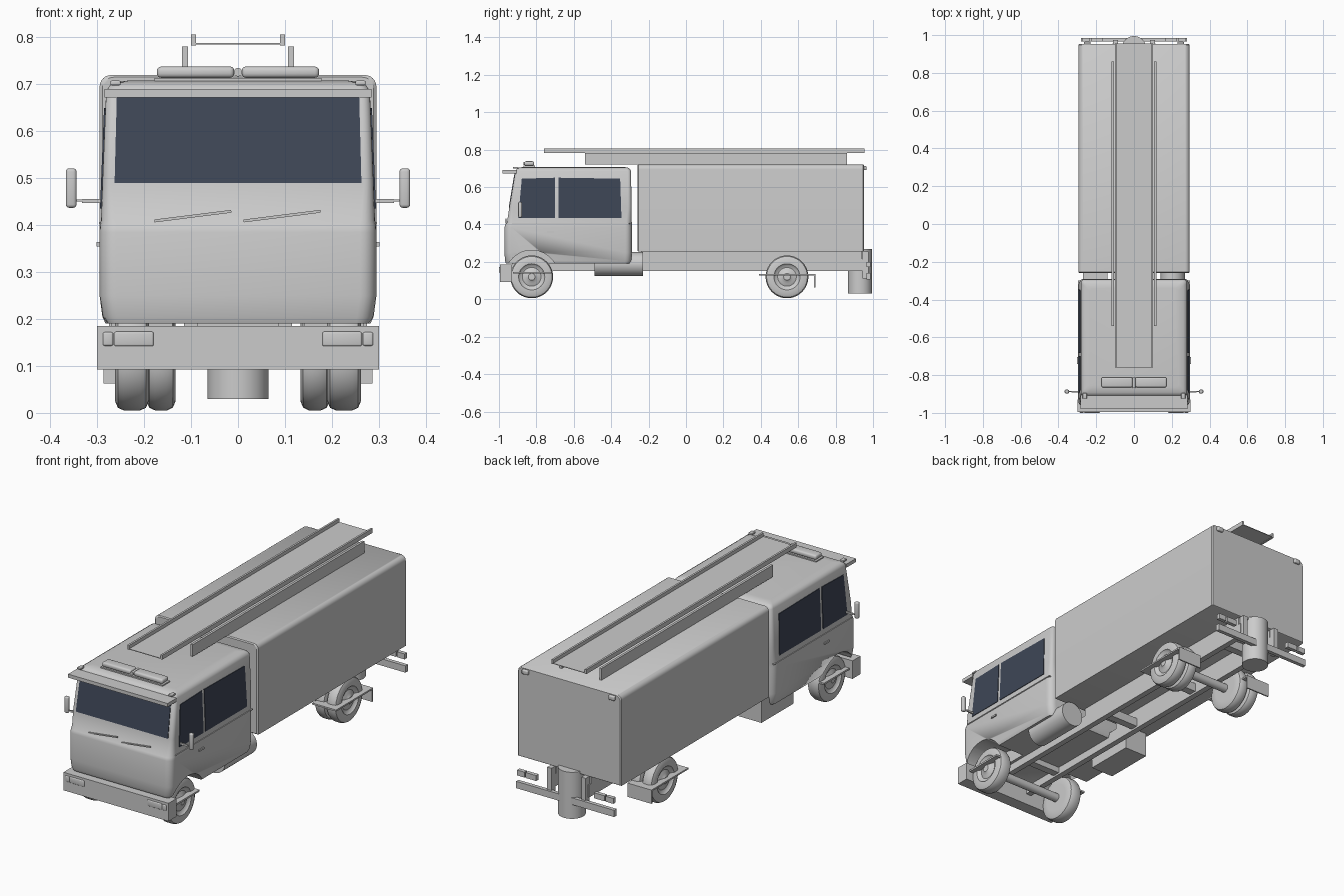
import bpy, bmesh, math
from mathutils import Vector, Matrix

if "Cube" in bpy.data.objects:
    bpy.data.objects.remove(bpy.data.objects["Cube"])


def material(name, rgb):
    m = bpy.data.materials.new(name)
    m.diffuse_color = (*rgb, 1)
    m.use_nodes = True
    m.node_tree.nodes["Principled BSDF"].inputs["Base Color"].default_value = m.diffuse_color
    return m


GREY = material("light_grey", (0.6, 0.6, 0.6))
GLASS = material("dark_glass", (0.048, 0.061, 0.093))


def finish(name, bm, mat=GREY, smooth=None):
    bmesh.ops.recalc_face_normals(bm, faces=bm.faces[:])
    me = bpy.data.meshes.new(name)
    bm.to_mesh(me)
    bm.free()
    me.materials.append(mat)
    ob = bpy.data.objects.new(name, me)
    bpy.context.collection.objects.link(ob)
    if smooth:
        me.shade_smooth() if hasattr(me, "shade_smooth") else None
        bpy.ops.object.select_all(action='DESELECT')
        ob.select_set(True)
        bpy.context.view_layer.objects.active = ob
        bpy.ops.object.shade_smooth_by_angle(angle=math.radians(smooth))
    return ob


def box(name, x, y, z, mat=GREY, bevel=0):
    """Box from (min, max) ranges, optionally with rounded edges."""
    bm = bmesh.new()
    bmesh.ops.create_cube(bm, size=1)
    for v in bm.verts:
        v.co = [(a + b) / 2 + c * (b - a) for c, (a, b) in zip(v.co, (x, y, z))]
    if bevel:
        bmesh.ops.bevel(bm, geom=bm.edges[:], offset=bevel, segments=3,
                        profile=0.5, affect='EDGES')
    return finish(name, bm, mat, 40 if bevel else None)


def pair(name, x, y, z, mat=GREY, bevel=0):
    for side, s in (("right", 1), ("left", -1)):
        box(f"{name}_{side}", sorted((s * x[0], s * x[1])), y, z, mat, bevel)


def cylinder(name, centre, radius, length, axis, segs=40):
    bm = bmesh.new()
    rot = {'X': Matrix.Rotation(math.pi / 2, 4, 'Y'),
           'Y': Matrix.Rotation(math.pi / 2, 4, 'X'), 'Z': Matrix()}[axis]
    bmesh.ops.create_cone(bm, cap_ends=True, segments=segs, radius1=radius,
                          radius2=radius, depth=length,
                          matrix=Matrix.Translation(centre) @ rot)
    return finish(name, bm, GREY, 40)


def loft(bm, rings, caps=True):
    loops = [[bm.verts.new(p) for p in r] for r in rings]
    n = len(loops[0])
    for a, b in zip(loops, loops[1:]):
        for i in range(n):
            bm.faces.new((a[i], a[(i + 1) % n], b[(i + 1) % n], b[i]))
    if caps:
        bm.faces.new(loops[0][::-1])
        bm.faces.new(loops[-1])


# Cab: rounded sections by height (z, half width, front y, back y, corner radius)
CAB = [(0.19, 0.282, -0.962, -0.30, 0.03), (0.205, 0.289, -0.968, -0.291, 0.035),
       (0.25, 0.295, -0.97, -0.29, 0.035), (0.385, 0.295, -0.97, -0.29, 0.035),
       (0.40, 0.294, -0.966, -0.29, 0.035), (0.41, 0.292, -0.957, -0.29, 0.03),
       (0.49, 0.289, -0.945, -0.291, 0.02), (0.685, 0.281, -0.912, -0.294, 0.018),
       (0.697, 0.274, -0.904, -0.30, 0.018), (0.704, 0.262, -0.892, -0.31, 0.018),
       (0.708, 0.235, -0.865, -0.34, 0.018)]


def cab_at(z):
    for a, b in zip(CAB, CAB[1:]):
        if a[0] <= z <= b[0]:
            t = (z - a[0]) / (b[0] - a[0])
            return [p + (q - p) * t for p, q in zip(a, b)]


def section(z, w, y0, y1, r):
    pts = []
    for cx, cy, start in ((w - r, y1 - r, 0), (-w + r, y1 - r, 90),
                          (-w + r, y0 + r, 180), (w - r, y0 + r, 270)):
        for k in range(6):
            a = math.radians(start + 18 * k)
            pts.append((cx + r * math.cos(a), cy + r * math.sin(a), z))
    return pts


bm = bmesh.new()
loft(bm, [section(*s) for s in CAB])
cab = finish("cab", bm, GREY, 35)

# Wheel arches cut from the cab
for s in (1, -1):
    cutter = cylinder("arch_cutter", (s * 0.25, -0.825, 0.12), 0.142, 0.24, 'X', 48)
    cutter.hide_render = True
    cutter.hide_set(True)
    mod = cab.modifiers.new("arch", 'BOOLEAN')
    mod.object = cutter
    mod.solver = 'EXACT'


def plate(name, pts, depth):
    """Thin glass pane: outer corner points pushed inwards by depth."""
    bm = bmesh.new()
    loft(bm, [pts, [Vector(p) - Vector(depth) for p in pts]])
    finish(name, bm, GLASS)


# Windscreen and side windows follow the cab slope
plate("windscreen", [(x, cab_at(z)[2] - 0.003, z) for x, z in
      ((-0.263, 0.49), (0.263, 0.49), (0.258, 0.685), (-0.258, 0.685))], (0, -0.006, 0))
PANES = {"front_window": ((-0.897, 0.435), (-0.70, 0.435), (-0.70, 0.65), (-0.878, 0.645)),
         "rear_window": ((-0.683, 0.435), (-0.345, 0.435), (-0.352, 0.645), (-0.683, 0.65))}
for s in (1, -1):
    for name, corners in PANES.items():
        plate(f"{name}_{'right' if s > 0 else 'left'}",
              [(s * (cab_at(z)[1] + 0.003), y, z) for y, z in corners], (s * 0.006, 0, 0))

# Cab fittings
pair("waist_trim", (0.285, 0.2965), (-0.93, -0.30), (0.402, 0.407))
pair("door_handle", (0.29, 0.301), (-0.742, -0.705), (0.355, 0.364))
box("sun_visor", (-0.284, 0.284), (-0.98, -0.905), (0.672, 0.69))
pair("marker_lamp", (0.25, 0.272), (-0.925, -0.895), (0.698, 0.708), bevel=0.003)
pair("mirror_arm", (0.28, 0.332), (-0.892, -0.884), (0.447, 0.456))
pair("mirror_stem", (0.328, 0.35), (-0.889, -0.885), (0.45, 0.455))
pair("mirror", (0.344, 0.367), (-0.897, -0.877), (0.437, 0.521), bevel=0.007)
box("lightbar_base", (-0.178, 0.178), (-0.868, -0.808), (0.70, 0.714))
pair("lightbar", (0.008, 0.173), (-0.865, -0.812), (0.714, 0.738), bevel=0.009)
cylinder("lightbar_centre", (0, -0.84, 0.726), 0.009, 0.055, 'Y', 20)

# Wipers lie just ahead of the windscreen panel
for name, x0 in (("wiper_right", 0.012), ("wiper_left", -0.178)):
    w = box(name, (0, 0.165), (-0.004, 0.002), (-0.003, 0.003))
    w.matrix_world = Matrix.Translation((x0, -0.962, 0.409)) @ Matrix.Rotation(-0.125, 4, 'Y')

# Bumper with headlamps
box("front_bumper", (-0.3, 0.3), (-0.995, -0.93), (0.092, 0.185))
pair("headlamp", (0.18, 0.264), (-1.0, -0.98), (0.142, 0.173), bevel=0.004)
pair("indicator", (0.266, 0.288), (-1.0, -0.98), (0.143, 0.172), bevel=0.004)

# Equipment body: rounded roof edges, square bottom
bm = bmesh.new()
outline = [(-0.295, 0.255), (0.295, 0.255)]
for cx, start in ((0.27, 0), (-0.27, 90)):
    for k in range(7):
        a = math.radians(start + 15 * k)
        outline.append((cx + 0.025 * math.cos(a), 0.695 + 0.025 * math.sin(a)))
loft(bm, [[(x * f, y, 0.4875 + (z - 0.4875) * f) for x, z in outline]
          for y, f in ((-0.26, 0.98), (-0.255, 1), (0.947, 1), (0.952, 0.985))])
finish("equipment_body", bm, GREY, 35)
pair("rear_marker", (0.23, 0.265), (0.945, 0.965), (0.69, 0.713), bevel=0.005)

# Ladder on the roof
pair("ladder_support", (0.107, 0.119), (-0.54, 0.86), (0.72, 0.781))
pair("ladder_rail", (0.09, 0.1), (-0.76, 0.955), (0.783, 0.806))
box("ladder_panel", (-0.095, 0.095), (-0.76, 0.955), (0.785, 0.788))

# Chassis, tanks and rear fittings
pair("chassis_rail", (0.085, 0.115), (-0.93, 0.955), (0.15, 0.215))
for i, y in enumerate((-0.7, -0.1, 0.35, 0.8)):
    box(f"cross_member_{i}", (-0.09, 0.09), (y - 0.02, y + 0.02), (0.16, 0.205))
pair("body_mount", (0.085, 0.115), (-0.24, 0.94), (0.213, 0.257))
cylinder("air_tank", (0.205, -0.36, 0.188), 0.064, 0.26, 'Y')
box("battery_box", (-0.27, -0.14), (-0.49, -0.23), (0.124, 0.252))
cylinder("rear_drum", (0, 0.93, 0.15), 0.065, 0.24, 'Z')
box("rear_bar", (-0.28, 0.28), (0.966, 0.986), (0.105, 0.14))
pair("rear_lamp", (0.165, 0.225), (0.966, 0.986), (0.172, 0.2))
pair("rear_reflector", (0.232, 0.275), (0.966, 0.986), (0.172, 0.2))
pair("rear_bracket", (0.085, 0.11), (0.945, 0.975), (0.11, 0.255))


def wheel(name, s, y, x0, x1):
    """Lathed tyre and rim around the x axis; x0 inner side, x1 outer side."""
    prof = [(x0, 0), (x0, 0.07), (x0, 0.095), (x0 + 0.006, 0.109), (x0 + 0.018, 0.1145),
            (x1 - 0.018, 0.1145), (x1 - 0.006, 0.109), (x1, 0.095), (x1, 0.07),
            (x1 - 0.006, 0.066), (x1 - 0.012, 0.05), (x1 - 0.006, 0.035),
            (x1 - 0.002, 0.022), (x1 + 0.002, 0.018), (x1 + 0.002, 0)]
    bm = bmesh.new()
    vs = [bm.verts.new((s * x, y, 0.12 + r)) for x, r in prof]
    es = [bm.edges.new(e) for e in zip(vs, vs[1:])]
    bmesh.ops.spin(bm, geom=vs + es, cent=(0, y, 0.12), axis=(1, 0, 0),
                   angle=2 * math.pi, steps=40)
    bmesh.ops.remove_doubles(bm, verts=bm.verts[:], dist=1e-4)
    finish(name, bm, GREY, 40)


for side, s in (("right", 1), ("left", -1)):
    wheel(f"front_wheel_{side}", s, -0.825, 0.19, 0.262)
    wheel(f"rear_outer_wheel_{side}", s, 0.54, 0.2, 0.262)
    wheel(f"rear_inner_wheel_{side}", s, 0.54, 0.133, 0.195)
for name, y, w in (("front_axle", -0.825, 0.4), ("rear_axle", 0.54, 0.3)):
    cylinder(name, (0, y, 0.12), 0.022, w, 'X', 20)

# Mudguard shelves and flaps
pair("front_shelf", (0.2, 0.285), (-0.925, -0.72), (0.137, 0.146))
pair("rear_shelf", (0.15, 0.287), (0.39, 0.69), (0.126, 0.134))
pair("mudflap", (0.15, 0.287), (0.685, 0.692), (0.063, 0.134))
